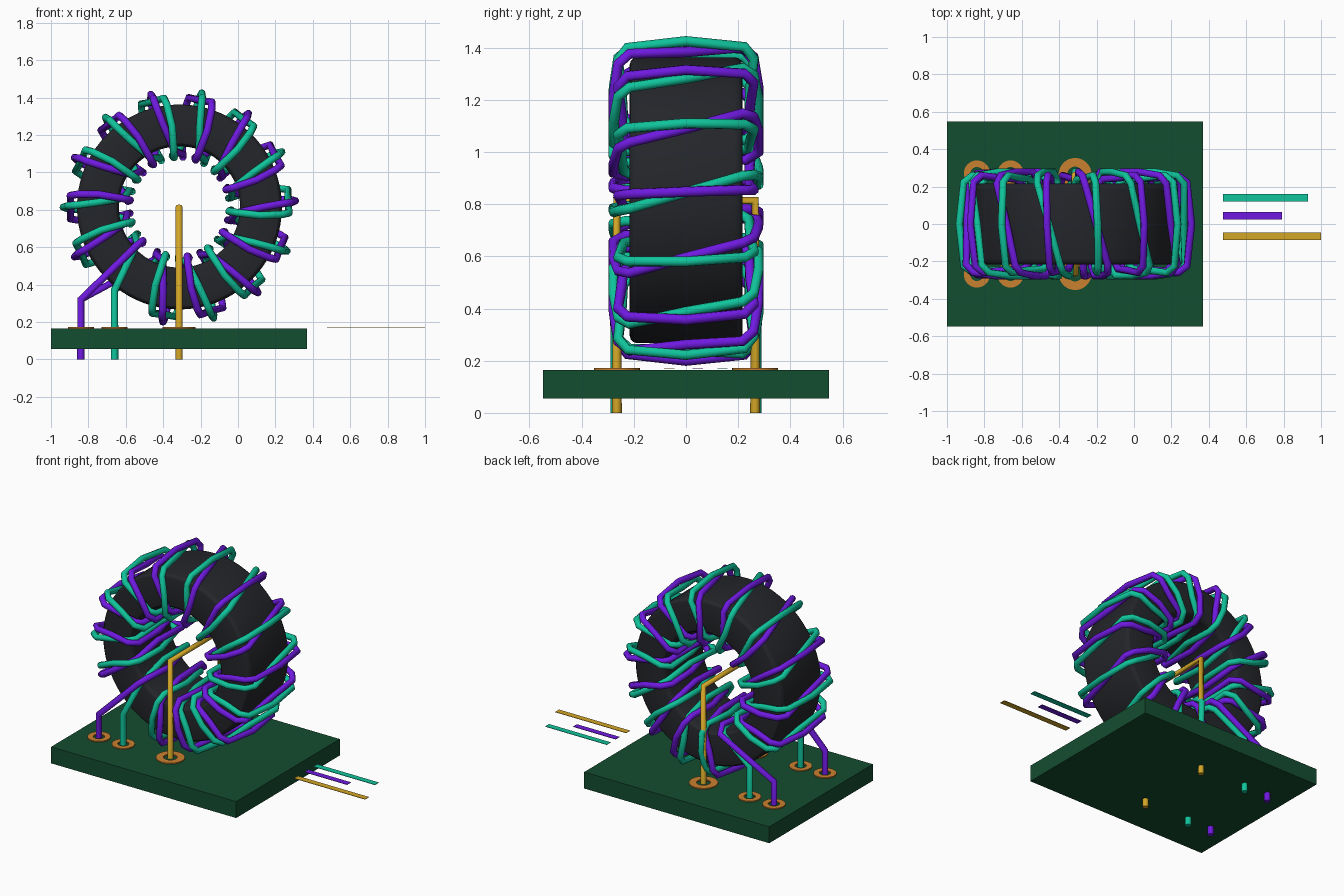
import bpy, bmesh, math
from mathutils import Vector

if "Cube" in bpy.data.objects:
    bpy.data.objects.remove(bpy.data.objects["Cube"])

CX, CZ = -0.313, 0.815          # core axis position


def material(name, rgb):
    m = bpy.data.materials.new(name)
    m.diffuse_color = (*rgb, 1)
    m.use_nodes = True
    m.node_tree.nodes["Principled BSDF"].inputs["Base Color"].default_value = m.diffuse_color
    return m


DARK = material("ferrite", (0.018, 0.019, 0.023))
GREEN = material("board_green", (0.007, 0.075, 0.03))
COPPER = material("copper", (0.6, 0.22, 0.03))
YELLOW = material("yellow", (0.65, 0.38, 0.02))
VIOLET = material("violet", (0.16, 0.01, 0.75))
TURQ = material("turquoise", (0.005, 0.55, 0.33))


def box(name, lo, hi, mat):
    bpy.ops.mesh.primitive_cube_add(size=1, location=[(a + b) / 2 for a, b in zip(lo, hi)])
    o = bpy.context.object
    o.name = name
    o.scale = [b - a for a, b in zip(lo, hi)]
    bpy.ops.object.transform_apply(location=False, rotation=False, scale=True)
    o.data.materials.append(mat)
    return o


def lathe(name, profile, segments, mat, place):
    """Closed (radius, height) profile swept round; place maps (r, angle, h) to a point."""
    bm = bmesh.new()
    rings = [[bm.verts.new(place(r, 2 * math.pi * i / segments, h)) for r, h in profile]
             for i in range(segments)]
    n = len(profile)
    for i in range(segments):
        a, b = rings[i], rings[(i + 1) % segments]
        for j in range(n):
            k = (j + 1) % n
            bm.faces.new((a[j], b[j], b[k], a[k]))
    bmesh.ops.recalc_face_normals(bm, faces=bm.faces)
    me = bpy.data.meshes.new(name)
    bm.to_mesh(me)
    bm.free()
    o = bpy.data.objects.new(name, me)
    bpy.context.collection.objects.link(o)
    me.materials.append(mat)
    bpy.ops.object.select_all(action='DESELECT')
    bpy.context.view_layer.objects.active = o
    o.select_set(True)
    bpy.ops.object.shade_smooth_by_angle(angle=math.radians(30))
    return o


def wire(name, pts, radius, mat):
    cu = bpy.data.curves.new(name, 'CURVE')
    cu.dimensions = '3D'
    cu.bevel_depth = radius
    cu.bevel_resolution = 2
    cu.use_fill_caps = True
    sp = cu.splines.new('POLY')
    sp.points.add(len(pts) - 1)
    for p, co in zip(sp.points, pts):
        p.co = (*co, 1)
    o = bpy.data.objects.new(name, cu)
    bpy.context.collection.objects.link(o)
    cu.materials.append(mat)
    bpy.ops.object.select_all(action='DESELECT')
    bpy.context.view_layer.objects.active = o
    o.select_set(True)
    bpy.ops.object.convert(target='MESH')


# circuit board
box("circuit_board", (-1, -0.548, 0.055), (0.37, 0.548, 0.165), GREEN)

# toroid core, axis along y, rounded edges
core, b = [], 0.03
for r, y, a0 in ((0.548 - b, 0.216 - b, 0), (0.324 + b, 0.216 - b, 90),
                 (0.324 + b, b - 0.216, 180), (0.548 - b, b - 0.216, 270)):
    for k in range(4):
        a = math.radians(a0 + 30 * k)
        core.append((r + b * math.cos(a), y + b * math.sin(a)))
lathe("toroid_core", core, 72, DARK,
      lambda r, t, h: (CX + r * math.cos(t), h, CZ + r * math.sin(t)))

# solder pads
for x, y, ro, ri, label in ((-0.315, 0.265, 0.088, 0.042, "primary"),
                            (-0.66, 0.27, 0.07, 0.035, "turquoise"),
                            (-0.84, 0.27, 0.07, 0.035, "violet")):
    for s, side in ((-1, "front"), (1, "back")):
        lathe(f"pad_{label}_{side}", [(ri, 0.163), (ro, 0.163), (ro, 0.172), (ri, 0.172)], 32,
              COPPER, lambda r, t, h: (x + r * math.cos(t), s * y + r * math.sin(t), h))

# primary: single hoop through the hole
wire("primary_wire", [(-0.315, -0.265, 0), (-0.315, -0.265, 0.815),
                      (-0.315, 0.265, 0.815), (-0.315, 0.265, 0)], 0.019, YELLOW)

# one turn round the core section: (turn fraction, radius, y)
TURN = [(0, .282, -.22), (.14, .278, 0), (.28, .282, .22), (.31, .32, .26),
        (.40, .435, .262), (.49, .55, .26), (.52, .592, .22), (.655, .6, 0),
        (.79, .592, -.22), (.82, .55, -.26), (.90, .435, -.262), (.98, .32, -.26)]


def winding(name, mat, sign, pad_x, bend_z):
    pts = [(pad_x, -0.27, 0), (pad_x, -0.27, bend_z)]
    for i in range(-1, 13 * 12 + 4):
        f, r, y = TURN[i % 12]
        u = i // 12 + f
        th = math.radians(228 + 25.3 * u)             # clockwise from the top
        radial = Vector((math.sin(th), 0, math.cos(th)))
        along = Vector((math.cos(th), 0, -math.sin(th)))
        n = Vector((((r - .441) / .16) ** 3, (y / .26) ** 3)).normalized()
        ph = -2 * math.pi * 1.5 * (u - 8.655)         # twist of the pair
        out = sign * 0.021 * math.cos(ph)
        p = Vector((CX, 0, CZ)) + radial * (r + n.x * out)
        p += Vector((0, y + n.y * out, 0)) + along * (sign * 0.029 * math.sin(ph))
        pts.append(p)
    pts += [(pad_x, 0.27, bend_z), (pad_x, 0.27, 0)]
    wire(name, pts, 0.02, mat)


# twisted pair of secondary windings
winding("violet_winding", VIOLET, 1, -0.84, 0.32)
winding("turquoise_winding", TURQ, -1, -0.66, 0.37)

# plain flat strips where the colour key lies beside the board
for name, y, x1, mat in (("key_strip_turquoise", 0.14, 0.93, TURQ),
                         ("key_strip_violet", 0.045, 0.79, VIOLET),
                         ("key_strip_yellow", -0.065, 1.0, YELLOW)):
    box(name, (0.475, y - 0.02, 0.17), (x1, y + 0.02, 0.173), mat)
